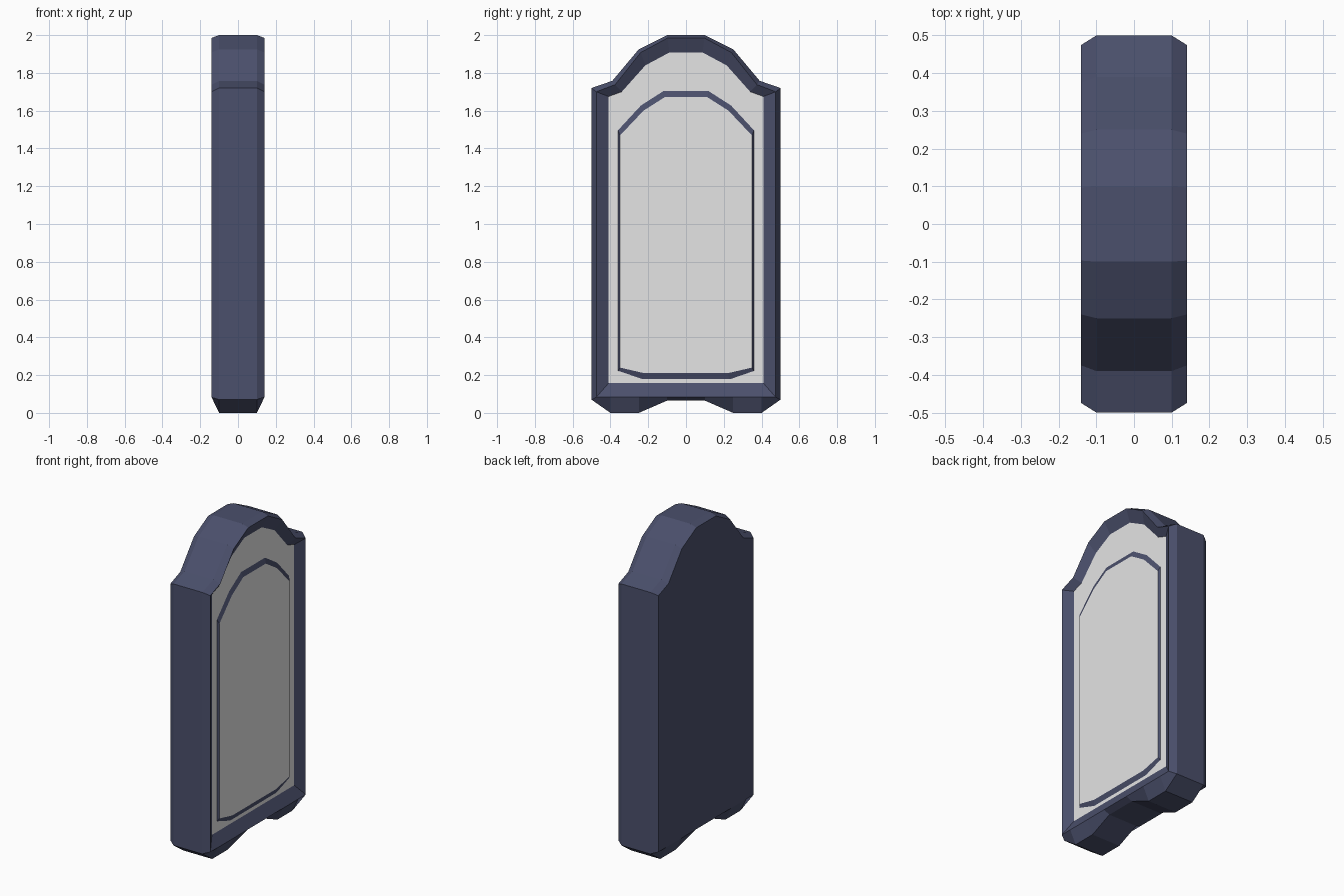
import bpy, bmesh

if "Cube" in bpy.data.objects:
    bpy.data.objects.remove(bpy.data.objects["Cube"])


def material(name, rgb):
    m = bpy.data.materials.new(name)
    m.diffuse_color = (*rgb, 1)
    m.use_nodes = True
    m.node_tree.nodes["Principled BSDF"].inputs["Base Color"].default_value = m.diffuse_color
    return m


navy = material("navy frame", (0.070, 0.080, 0.150))
grey = material("light grey panel", (0.78, 0.78, 0.78))


def loft(name, rings):
    """Join (x, half outline in y/z) rings, mirrored in y; last cap is grey."""
    bm = bmesh.new()
    loops = []
    for x, half in rings:
        pts = half + [(-y, z) for y, z in reversed(half)]
        loops.append([bm.verts.new((x, y, z)) for y, z in pts])
    n = len(loops[0])
    for a, b in zip(loops, loops[1:]):
        for i in range(n):
            j = (i + 1) % n
            bm.faces.new((a[i], a[j], b[j], b[i]))
    bm.faces.new(loops[0][::-1])
    cap = bm.faces.new(loops[-1])
    cap.material_index = 1
    bmesh.ops.recalc_face_normals(bm, faces=bm.faces[:])
    me = bpy.data.meshes.new(name)
    bm.to_mesh(me)
    bm.free()
    me.materials.append(navy)
    me.materials.append(grey)
    ob = bpy.data.objects.new(name, me)
    bpy.context.collection.objects.link(ob)
    return ob


# Half outlines, bottom centre to top centre
body = [(.10, .065), (.25, 0), (.40, 0), (.50, .07),
        (.50, 1.72), (.39, 1.758), (.25, 1.925), (.10, 2.0)]
rim = [(.10, .083), (.25, .083), (.40, .083), (.475, .083),
       (.475, 1.70), (.375, 1.738), (.24, 1.908), (.097, 1.985)]
recess = [(.10, .157), (.22, .157), (.34, .157), (.41, .157),
          (.41, 1.675), (.34, 1.70), (.215, 1.84), (.088, 1.908)]

# Chamfered arched frame with feet and a sunken front panel
loft("arched_frame", [(-.14, rim), (-.10, body), (.10, body),
                      (.14, rim), (.105, recess)])

# Slightly raised inner panel with navy bevelled border
outer = [(.23, .175), (.36, .22), (.36, 1.50), (.24, 1.63), (.12, 1.707)]
inner = [(.22, .21), (.35, .24), (.35, 1.468), (.225, 1.60), (.112, 1.672)]
loft("raised_inner_panel", [(.104, outer), (.115, inner)])
